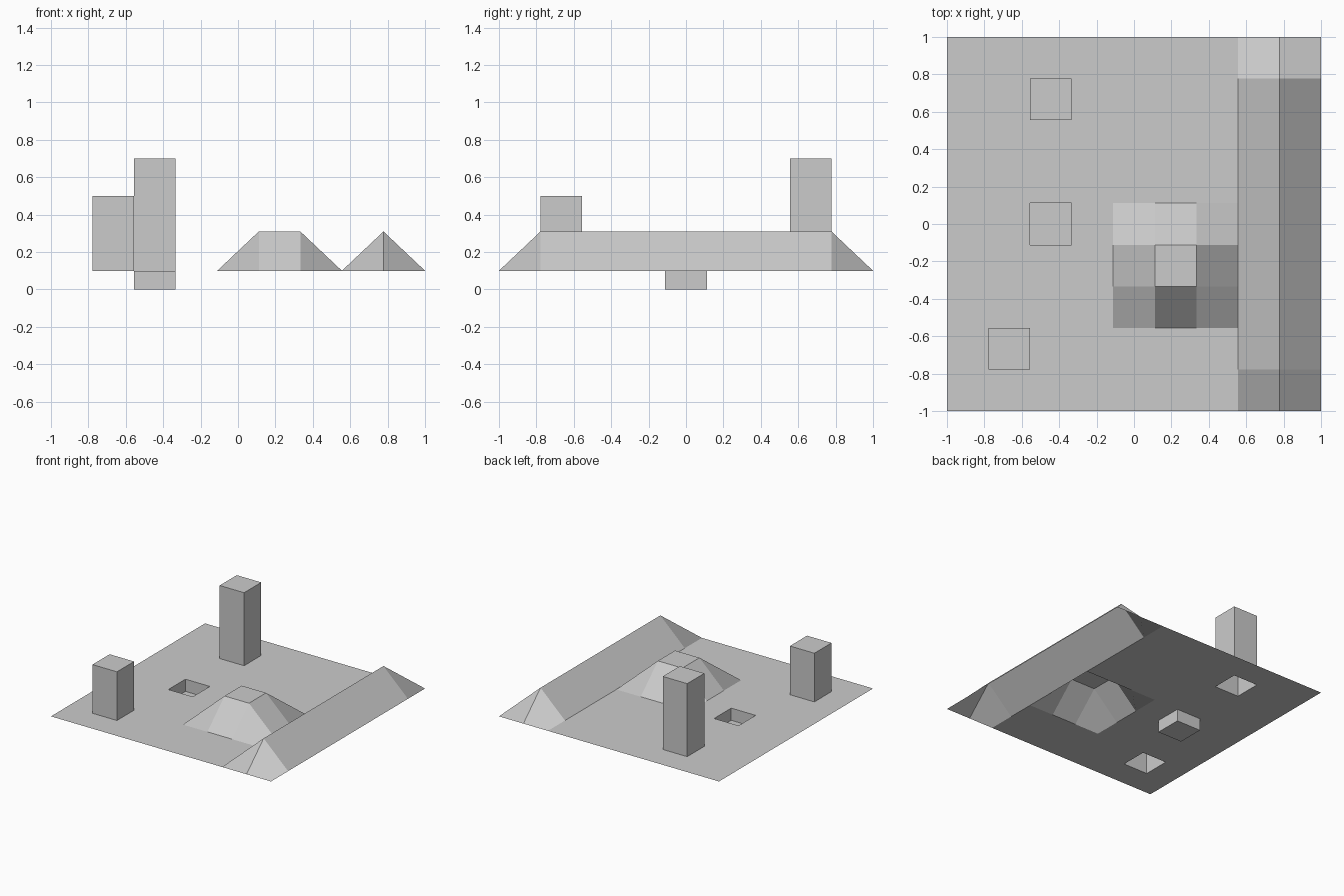
import bpy, bmesh

if "Cube" in bpy.data.objects:
    bpy.data.objects.remove(bpy.data.objects["Cube"])

N = 9                  # cells per side
CELL = 2 / N
BASE, PEAK = 0.10, 0.31


def col(v):
    """Grid line index of a coordinate."""
    return round((v + 1) / CELL)


# Flat ground sheet
bm = bmesh.new()
bmesh.ops.create_grid(bm, x_segments=N, y_segments=N, size=1)

# Square hill and long ridge: lift grid points
for v in bm.verts:
    i, j = col(v.co.x), col(v.co.y)
    hill = i in (5, 6) and j in (3, 4)
    ridge = i == 8 and 1 <= j <= 8
    v.co.z = PEAK if hill or ridge else BASE

# Two towers and a pit: extrude single cells (column, row) -> level
levels = {(2, 7): 0.70, (1, 1): 0.50, (2, 4): 0.0}
for f in list(bm.faces):
    c = f.calc_center_median()
    key = (int((c.x + 1) / CELL), int((c.y + 1) / CELL))
    if key in levels:
        cap = bmesh.ops.extrude_discrete_faces(bm, faces=[f])["faces"][0]
        for v in cap.verts:
            v.co.z = levels[key]

bm.normal_update()
mesh = bpy.data.meshes.new("terrain")
bm.to_mesh(mesh)
bm.free()
terrain = bpy.data.objects.new("terrain", mesh)
bpy.context.collection.objects.link(terrain)
